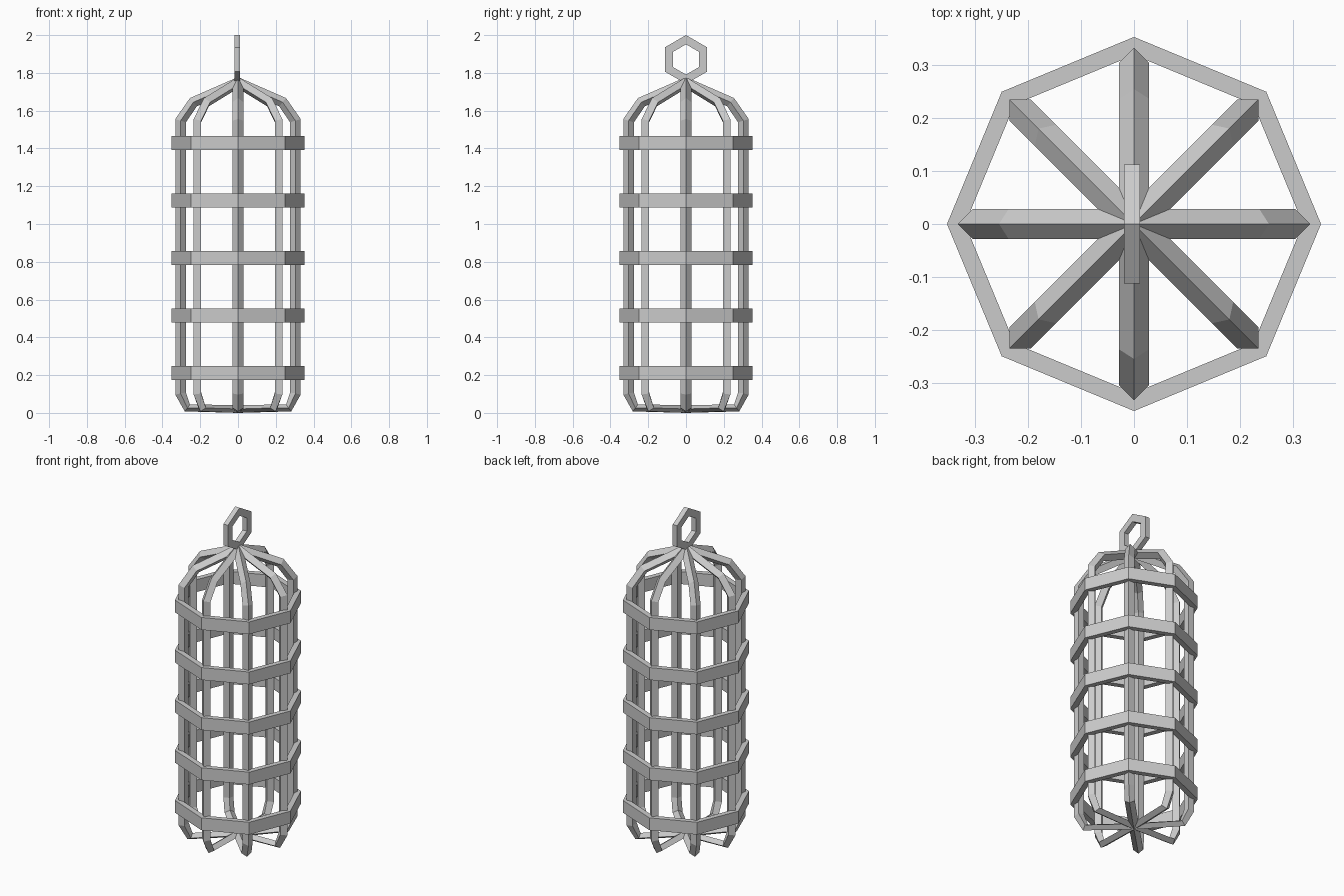
import bpy, bmesh
from math import sin, cos, pi
from mathutils import Vector, Matrix

if "Cube" in bpy.data.objects:
    bpy.data.objects.remove(bpy.data.objects["Cube"])


def finish(bm, name):
    bmesh.ops.recalc_face_normals(bm, faces=bm.faces)
    me = bpy.data.meshes.new(name)
    bm.to_mesh(me)
    bm.free()
    ob = bpy.data.objects.new(name, me)
    bpy.context.collection.objects.link(ob)
    return ob


def ring(name, sides, r_out, r_in, depth, phase=0.0):
    """Flat-sided ring with a rectangular section, axis along z."""
    bm = bmesh.new()
    section = [(r_out, -depth / 2), (r_out, depth / 2), (r_in, depth / 2), (r_in, -depth / 2)]
    loops = []
    for i in range(sides):
        a = 2 * pi * i / sides + phase
        loops.append([bm.verts.new((r * cos(a), r * sin(a), z)) for r, z in section])
    for i in range(sides):
        p, q = loops[i], loops[(i + 1) % sides]
        for k in range(4):
            bm.faces.new((p[k], q[k], q[(k + 1) % 4], p[(k + 1) % 4]))
    return finish(bm, name)


# Bar path: radius, height, then the outward half-thickness of the diamond section
BAR = [
    (0.000, 0.020, 0.000, -0.020),
    (0.268, 0.026, 0.014, -0.018),
    (0.304, 0.103, 0.028, -0.006),
    (0.304, 1.547, 0.028, 0.009),
    (0.236, 1.645, 0.018, 0.022),
    (0.000, 1.748, 0.000, 0.030),
]
HALF_WIDTH = 0.028


def cage_bar(name, angle):
    bm = bmesh.new()
    rot = Matrix.Rotation(angle, 3, 'Z')
    loops = []
    for r, z, dr, dz in BAR:
        c, n, w = Vector((r, 0, z)), Vector((dr, 0, dz)), Vector((0, HALF_WIDTH, 0))
        loops.append([bm.verts.new(rot @ p) for p in (c + n, c + w, c - n, c - w)])
    for p, q in zip(loops, loops[1:]):
        for k in range(4):
            bm.faces.new((p[k], q[k], q[(k + 1) % 4], p[(k + 1) % 4]))
    bm.faces.new(loops[0])
    bm.faces.new(loops[-1])
    return finish(bm, name)


# Eight bent bars meeting at the top and bottom
for i in range(8):
    cage_bar(f"cage_bar_{i + 1}", i * pi / 4)

# Five octagonal bands
for i in range(5):
    band = ring(f"cage_band_{i + 1}", 8, 0.352, 0.318, 0.075)
    band.location.z = 0.212 + 0.304 * i

# Hexagonal hanging loop standing in the y-z plane
loop = ring("hanging_loop", 6, 0.129, 0.08, 0.03)
loop.rotation_euler = (0, pi / 2, 0)
loop.location = (-0.004, 0, 1.871)
